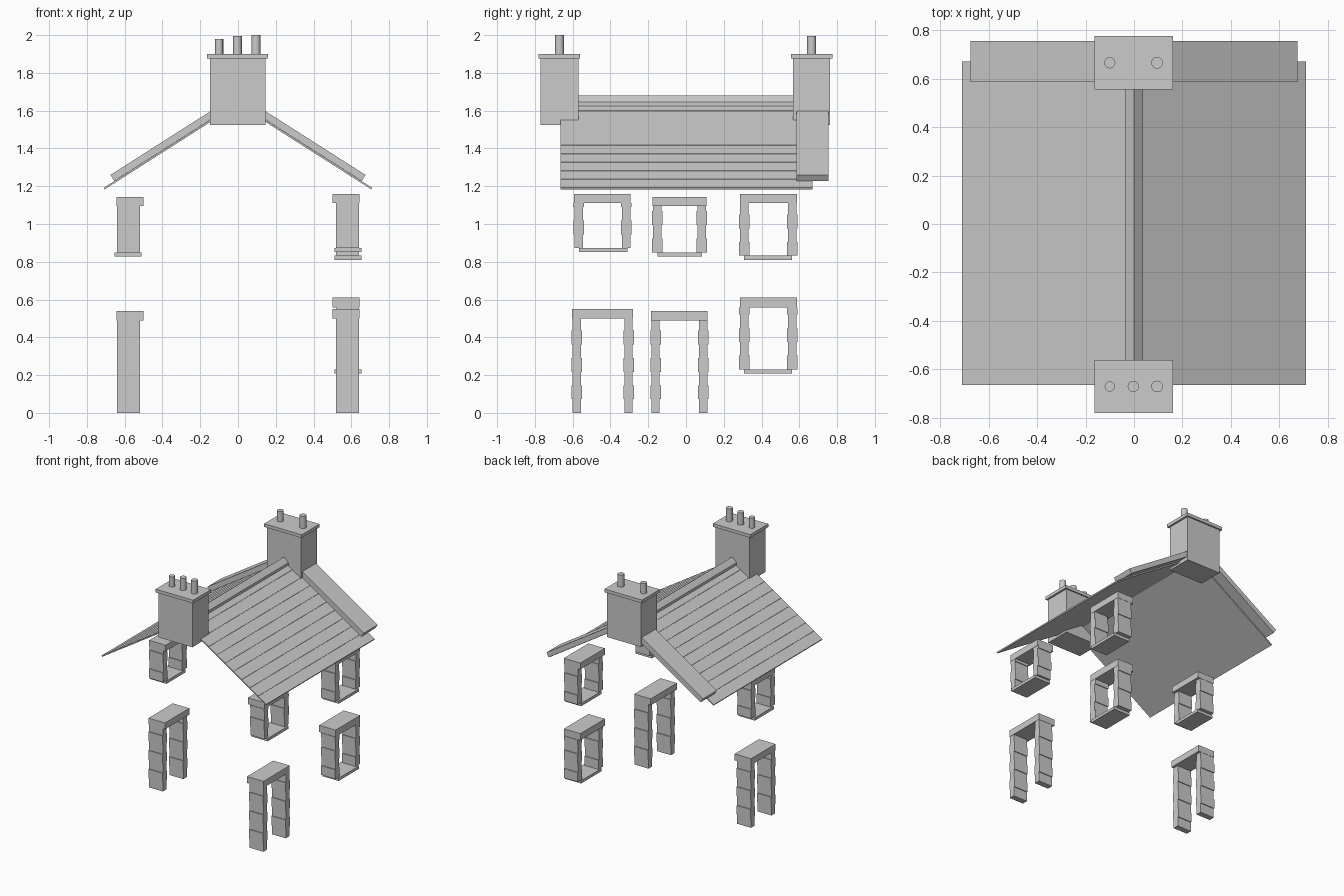
import bpy, math

if "Cube" in bpy.data.objects:
    bpy.data.objects.remove(bpy.data.objects["Cube"])

stone = bpy.data.materials.new("light_grey_stone")
stone.diffuse_color = (0.6, 0.6, 0.6, 1)
stone.use_nodes = True
stone.node_tree.nodes["Principled BSDF"].inputs["Base Color"].default_value = stone.diffuse_color


def mesh_object(name, verts, faces):
    me = bpy.data.meshes.new(name)
    me.from_pydata(verts, [], faces)
    me.materials.append(stone)
    ob = bpy.data.objects.new(name, me)
    bpy.context.collection.objects.link(ob)
    return ob


def prism(name, profile, y0, y1):
    """Extrude a counter-clockwise (x, z) profile along y."""
    n = len(profile)
    verts = [(x, y, z) for y in (y0, y1) for x, z in profile]
    faces = [tuple(range(n)), tuple(reversed(range(n, 2 * n)))]
    faces += [(i, i + n, (i + 1) % n + n, (i + 1) % n) for i in range(n)]
    return mesh_object(name, verts, faces)


def box(name, x, y, z):
    x0, x1 = sorted(x)
    return prism(name, [(x0, z[0]), (x1, z[0]), (x1, z[1]), (x0, z[1])], *y)


def gable(name, half, y0, y1):
    """Prism from the right half of a closed gable outline: (top points, bottom points)."""
    top, bottom = half
    outline = [(-x, z) for x, z in reversed(top)] + top[1:]
    under = list(reversed(bottom)) + [(-x, z) for x, z in bottom[1:]]
    return prism(name, list(reversed(outline + under)), y0, y1)


def slab(name, top, bottom, y0, y1):
    """Two mirrored roof slopes built as strips, for outlines that start at x = 0."""
    for side, label in ((1, "right"), (-1, "left")):
        outline = [(side * x, z) for x, z in top + list(reversed(bottom))]
        if side > 0:
            outline.reverse()
        prism(name + "_" + label, outline, y0, y1)


# Roof slopes with very shallow slate courses
SLOPE, RIDGE, EAVE, ROWS = 0.637, 1.645, 0.71, 10
courses = []
for i in range(ROWS):
    x0, x1 = EAVE * i / ROWS, EAVE * (i + 1) / ROWS
    courses += [(x0, RIDGE - SLOPE * x0 - 0.002), (x1, RIDGE - SLOPE * x1)]
slab("roof_slope", courses, [(0, RIDGE - 0.012), (EAVE - 0.004, RIDGE - 0.012 - SLOPE * (EAVE - 0.004))],
     -0.665, 0.67)

# Ridge capping
gable("ridge_cap", ([(0, 1.68), (0.037, 1.645), (0.037, 1.625)], [(0.037, 1.625), (0, 1.64)][:1]),
      -0.64, 0.64)

# Raised coping on the back gable
slab("gable_coping", [(0, 1.69), (0.675, 1.26)], [(0, 1.645), (0.655, 1.228)], 0.585, 0.755)


# Chimneys with caps and pots
def chimney(label, y0, y1, pots):
    box(label + "_chimney_stack", (-0.147, 0.145), (y0, y1), (1.525, 1.877))
    yc = (y0 + y1) / 2
    box(label + "_chimney_cap", (-0.163, 0.16), (yc - 0.11, yc + 0.11), (1.875, 1.9))
    for x, r, top in pots:
        bpy.ops.mesh.primitive_cylinder_add(vertices=20, radius=r, depth=top - 1.89,
                                            location=(x, yc, (top + 1.89) / 2))
        pot = bpy.context.object
        pot.name = label + "_chimney_pot"
        pot.data.materials.append(stone)
        bpy.ops.object.shade_smooth_by_angle(angle=math.radians(40))


chimney("front", -0.77, -0.57, [(-0.1, 0.021, 1.98), (-0.003, 0.023, 1.995), (0.095, 0.024, 2.0)])
chimney("back", 0.567, 0.763, [(-0.1, 0.023, 1.98), (0.095, 0.024, 1.995)])


# Stone surrounds: lintel, stacked jamb blocks and an optional sill
def surround(name, side, y0, y1, base, head, top, wide_first, sill=None):
    box(name + "_lintel", (side * 0.5, side * 0.642), (y0, y1), (head, top))
    z, i = base, 0
    while z < head - 0.005:
        z_top = min(z + 0.0725, head)
        wide = (i % 2 == 0) == wide_first
        g = 0.006 if wide else 0
        for a, b in ((y0 + 0.002, y0 + 0.046), (y1 - 0.046, y1 - 0.002)):
            box(name + "_jamb_block", (side * 0.52, side * 0.64), (a - g, b + g), (z, z_top))
        z, i = z_top, i + 1
    if sill:
        box(name + "_sill", (side * 0.512, side * 0.653), sill, (base - 0.022, base))


surround("right_door", 1, -0.603, -0.28, 0.0, 0.5, 0.55, False)
surround("left_door", -1, -0.185, 0.115, 0.0, 0.49, 0.54, False)
surround("right_lower_window", 1, 0.285, 0.587, 0.23, 0.557, 0.61, True, (0.307, 0.56))
surround("right_upper_front_window", 1, -0.592, -0.293, 0.873, 1.11, 1.16, False, (-0.567, -0.31))
surround("right_upper_back_window", 1, 0.285, 0.587, 0.832, 1.11, 1.16, True, (0.307, 0.56))
surround("left_upper_window", -1, -0.177, 0.108, 0.85, 1.095, 1.143, True, (-0.15, 0.085))
